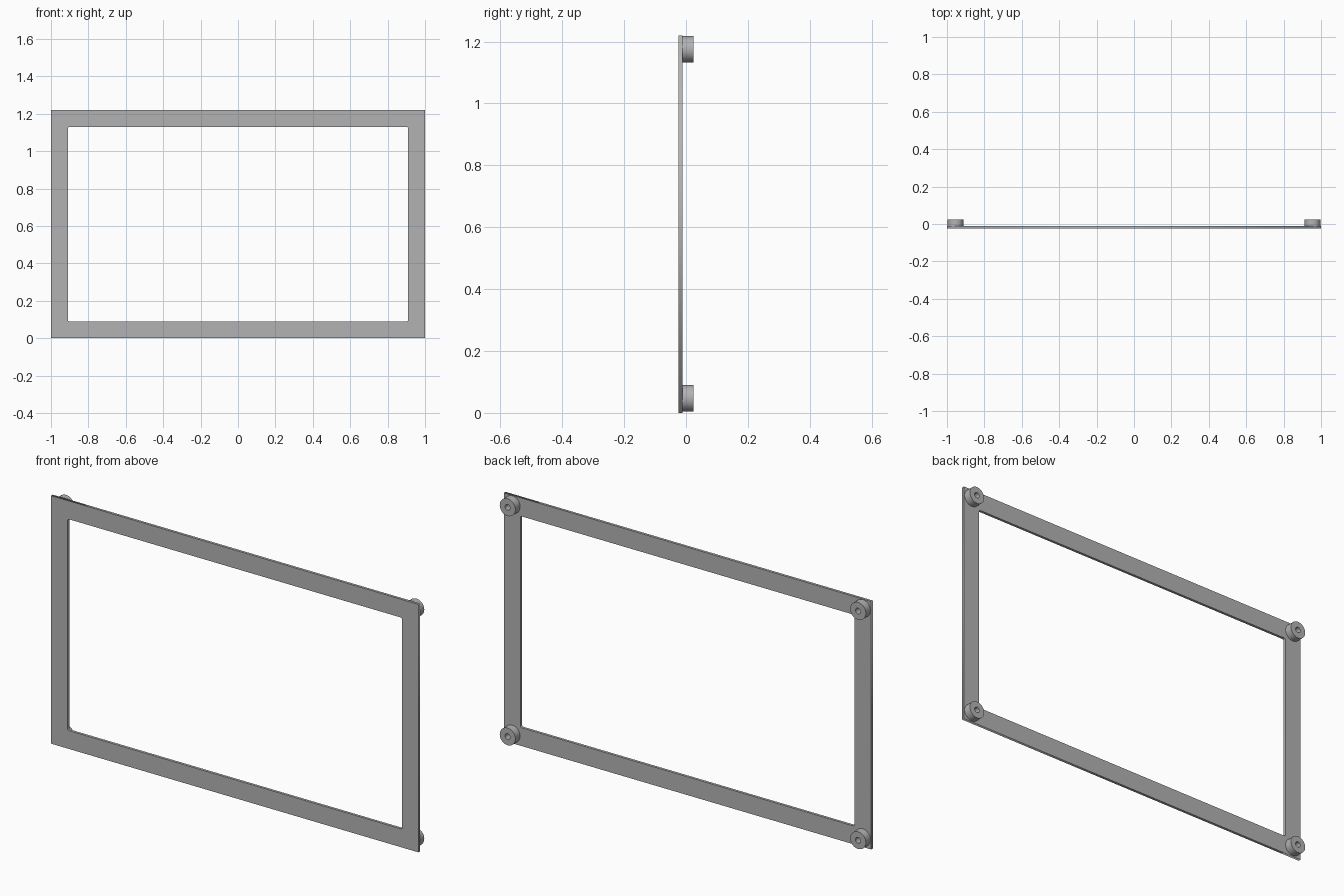
import bpy
from math import radians, sin, cos, pi

if "Cube" in bpy.data.objects:
    bpy.data.objects.remove(bpy.data.objects["Cube"])

HEIGHT = 1.22
FRONT, BACK, BOSS_END = -0.025, -0.012, 0.025

grey = bpy.data.materials.new("plain_grey")
grey.use_nodes = True
colour = (0.45, 0.45, 0.45, 1)
grey.diffuse_color = colour
grey.node_tree.nodes["Principled BSDF"].inputs["Base Color"].default_value = colour


def outline(half_w, half_h, r=0):
    """Rectangle corners, rounded when r is set."""
    if not r:
        return [(half_w, half_h), (-half_w, half_h), (-half_w, -half_h), (half_w, -half_h)]
    points = []
    for i, (sx, sy) in enumerate([(1, 1), (-1, 1), (-1, -1), (1, -1)]):
        for k in range(5):
            a = (i + k / 4) * pi / 2
            points.append((sx * (half_w - r) + r * cos(a), sy * (half_h - r) + r * sin(a)))
    return points


# Flat rectangular frame with a slightly rounded opening
curve = bpy.data.curves.new("frame", "CURVE")
curve.dimensions = "2D"
curve.fill_mode = "BOTH"
curve.extrude = (BACK - FRONT) / 2
for loop in (outline(1, HEIGHT / 2), outline(0.91, 0.52, 0.008)):
    spline = curve.splines.new("POLY")
    spline.points.add(len(loop) - 1)
    for p, (x, y) in zip(spline.points, loop):
        p.co = (x, y, 0, 1)
    spline.use_cyclic_u = True
frame = bpy.data.objects.new("frame", curve)
frame.rotation_euler.x = radians(90)
frame.location = (0, (FRONT + BACK) / 2, HEIGHT / 2)
bpy.context.collection.objects.link(frame)
curve.materials.append(grey)
bpy.ops.object.select_all(action="DESELECT")
frame.select_set(True)
bpy.context.view_layer.objects.active = frame
bpy.ops.object.convert(target="MESH")


# Round mounting boss with a blind hole, turned from one profile
def boss(name, x, z, sides=48):
    profile = [(0.0425, BACK), (0.0425, BOSS_END), (0.014, BOSS_END), (0.014, BACK + 0.001)]
    verts, faces = [], []
    for radius, y in profile:
        for i in range(sides):
            a = 2 * pi * i / sides
            verts.append((radius * cos(a), y, radius * sin(a)))
    for ring in range(len(profile) - 1):
        for i in range(sides):
            a, b = ring * sides + i, ring * sides + (i + 1) % sides
            faces.append((a, a + sides, b + sides, b))
    last = (len(profile) - 1) * sides
    faces.append(tuple(reversed(range(last, last + sides))))
    faces.append(tuple(range(sides)))
    mesh = bpy.data.meshes.new(name)
    mesh.from_pydata(verts, [], faces)
    mesh.materials.append(grey)
    ob = bpy.data.objects.new(name, mesh)
    ob.location = (x, 0, z)
    bpy.context.collection.objects.link(ob)
    bpy.ops.object.select_all(action="DESELECT")
    ob.select_set(True)
    bpy.context.view_layer.objects.active = ob
    bpy.ops.object.mode_set(mode="EDIT")
    bpy.ops.mesh.select_all(action="SELECT")
    bpy.ops.mesh.normals_make_consistent(inside=False)
    bpy.ops.object.mode_set(mode="OBJECT")
    bpy.ops.object.shade_smooth_by_angle(angle=radians(30))


# One boss at each corner
for side, x in (("left", 0.954), ("right", -0.954)):
    for level, z in (("bottom", 0.047), ("top", HEIGHT - 0.045)):
        boss(f"{level}_{side}_boss", x, z)
